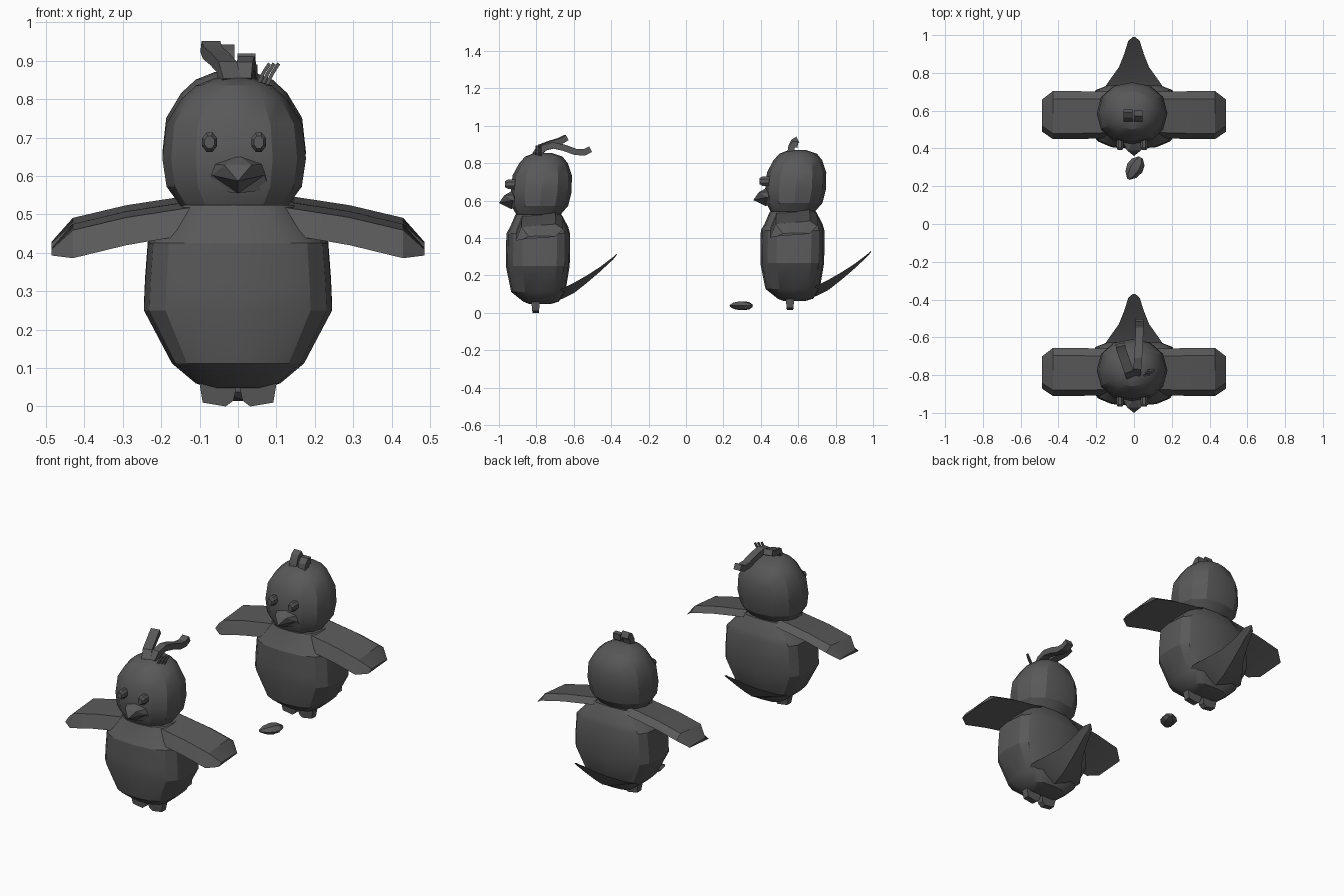
import bpy, bmesh, math
from mathutils import Vector, Matrix

if "Cube" in bpy.data.objects:
    bpy.data.objects.remove(bpy.data.objects["Cube"])

GREY = bpy.data.materials.new("charcoal_grey")
GREY.diffuse_color = (0.1, 0.1, 0.1, 1)
GREY.use_nodes = True
GREY.node_tree.nodes["Principled BSDF"].inputs["Base Color"].default_value = GREY.diffuse_color


def make(name, verts, faces, off):
    me = bpy.data.meshes.new(name)
    me.from_pydata([Vector(v) + Vector(off) for v in verts], [], faces)
    bm = bmesh.new()
    bm.from_mesh(me)
    bmesh.ops.recalc_face_normals(bm, faces=bm.faces)
    bm.to_mesh(me)
    bm.free()
    me.materials.append(GREY)
    ob = bpy.data.objects.new(name, me)
    bpy.context.collection.objects.link(ob)
    bpy.ops.object.select_all(action='DESELECT')
    ob.select_set(True)
    bpy.context.view_layer.objects.active = ob
    bpy.ops.object.shade_smooth_by_angle(angle=math.radians(25))
    return ob


def loft(name, rings, off):
    """Skin a list of equal-length closed rings and cap both ends."""
    n = len(rings[0])
    verts = [p for r in rings for p in r]
    faces = [(i * n + j, i * n + (j + 1) % n, (i + 1) * n + (j + 1) % n, (i + 1) * n + j)
             for i in range(len(rings) - 1) for j in range(n)]
    faces += [tuple(range(n)), tuple(range(len(verts) - n, len(verts)))]
    return make(name, verts, faces, off)


def spow(v, p):
    return math.copysign(abs(v) ** p, v) if abs(v) > 1e-6 else 0.0


def ring(z, cx, rx, y0, y1, n, front, back):
    """Rounded-square ring with separate squareness at front and back."""
    pts = []
    for i in range(n):
        a = 2 * math.pi * i / n
        p = front if math.cos(a) > 0 else back
        pts.append((cx + rx * spow(math.sin(a), p),
                    (y0 + y1) / 2 - (y1 - y0) / 2 * spow(math.cos(a), p), z))
    return pts


def strip(name, path, w, t, off):
    """Square-section feather following a path."""
    rings = []
    pts = [Vector(p) for p in path]
    for i, p in enumerate(pts):
        d = (pts[min(i + 1, len(pts) - 1)] - pts[max(i - 1, 0)]).normalized()
        side = d.cross(Vector((0, 0, 1)))
        side = side.normalized() if side.length > 0.01 else Vector((1, 0, 0))
        up = side.cross(d)
        rings.append([p + side * (sx * w / 2) + up * (sz * t / 2)
                      for sx, sz in ((-1, -1), (1, -1), (1, 1), (-1, 1))])
    return loft(name, rings, off)


def bird(tag, off):
    # body
    body = [(0.048, 0.07, -0.84, -0.72), (0.06, 0.11, -0.87, -0.68), (0.112, 0.172, -0.935, -0.645),
            (0.25, 0.245, -0.963, -0.622), (0.32, 0.242, -0.963, -0.62), (0.425, 0.234, -0.96, -0.62),
            (0.46, 0.20, -0.94, -0.63), (0.525, 0.145, -0.912, -0.665)]
    loft(tag + "_body", [ring(z, 0, r, a, b, 16, 0.75, 0.55) for z, r, a, b in body], off)
    # head
    head = [(0.52, 0.138, -0.905, -0.675), (0.572, 0.176, -0.932, -0.63), (0.645, 0.187, -0.937, -0.612),
            (0.735, 0.177, -0.927, -0.61), (0.80, 0.138, -0.892, -0.632), (0.835, 0.10, -0.86, -0.66),
            (0.855, 0.05, -0.81, -0.72)]
    loft(tag + "_head", [ring(z, -0.01, r, a, b, 12, 0.9, 0.9) for z, r, a, b in head], off)
    # beak: upper bill over a short lower jaw
    bv = [(0, -0.925, 0.655), (-0.07, -0.905, 0.632), (0.07, -0.905, 0.632), (-0.035, -0.972, 0.628),
          (0.035, -0.972, 0.628), (0, -1.0, 0.587), (-0.068, -0.925, 0.602), (0.068, -0.925, 0.602),
          (-0.085, -0.905, 0.565), (0.085, -0.905, 0.565), (0, -0.935, 0.555), (0, -0.90, 0.60)]
    bf = [(0, 3, 4), (0, 1, 3), (0, 4, 2), (3, 5, 4), (1, 6, 3), (2, 4, 7), (3, 6, 5), (4, 5, 7),
          (5, 6, 10), (5, 10, 7), (6, 8, 10), (7, 10, 9), (1, 8, 6), (2, 7, 9),
          (0, 11, 1), (0, 2, 11), (1, 11, 8), (2, 9, 11), (8, 11, 10), (9, 10, 11)]
    make(tag + "_beak", bv, bf, off)
    # tail: thin folded fan rising to a point (y, half width, keel z, edge z)
    tail = [(-0.73, 0.15, 0.055, 0.11), (-0.66, 0.17, 0.075, 0.13), (-0.60, 0.13, 0.105, 0.16),
            (-0.53, 0.08, 0.16, 0.20), (-0.46, 0.052, 0.22, 0.245), (-0.39, 0.03, 0.285, 0.297),
            (-0.37, 0.006, 0.31, 0.312)]
    loft(tag + "_tail", [[(-w, y, e), (0, y, k), (w, y, e), (0, y, k + (e - k) * 0.75 + 0.004)]
                         for y, w, k, e in tail], off)
    for s, side in ((-1, "left"), (1, "right")):
        # wing stations: x, top z, front lower z, front y, back y
        wing = [(0.10, 0.537, 0.452, -0.905, -0.66), (0.29, 0.508, 0.42, -0.91, -0.657),
                (0.43, 0.475, 0.386, -0.91, -0.657), (0.486, 0.412, 0.393, -0.872, -0.70)]
        loft(tag + "_wing_" + side,
             [[(s * x, f, lo), (s * x, f + 0.03, lo + (t - lo) * 0.82), (s * x, b - 0.04, t),
               (s * x, b, t - (t - lo) * 0.3)] for x, t, lo, f, b in wing], off)
        # eye: upright octagonal stud
        cx, eye = -0.01 + s * 0.064, []
        for y, r in ((-0.90, 1), (-0.952, 1), (-0.967, 0.65)):
            eye.append([(cx + 0.021 * r * math.cos((i + .5) * math.pi / 4), y,
                         0.688 + 0.027 * r * math.sin((i + .5) * math.pi / 4)) for i in range(8)])
        loft(tag + "_eye_" + side, eye, off)
        # foot: tapered block
        outline = [(0.10, 0.085), (0.10, 0.058), (0.092, 0.01), (0.032, 0.0), (0.012, 0.015),
                   (0.004, 0.05), (0.004, 0.085)]
        loft(tag + "_foot_" + side,
             [[(s * x, -0.804 + d * (0.017 + 0.1 * z), z) for x, z in outline] for d in (-1, 1)], off)


FIRST, SECOND = (0, 0, 0), (0, 1.36, 0.016)
bird("front_bird", FIRST)
bird("rear_bird", SECOND)

# front bird: two long swept feathers and a small pronged tuft
strip("short_feather", [(-0.02, -0.80, 0.845), (-0.03, -0.775, 0.885), (-0.048, -0.72, 0.905),
                        (-0.066, -0.67, 0.92), (-0.072, -0.64, 0.937)], 0.05, 0.032, FIRST)
strip("long_feather", [(0.015, -0.79, 0.845), (0.018, -0.76, 0.882), (0.022, -0.71, 0.895),
                       (0.025, -0.65, 0.882), (0.028, -0.59, 0.86), (0.03, -0.545, 0.858),
                       (0.03, -0.51, 0.875)], 0.042, 0.034, FIRST)
for i in range(3):
    x, y = 0.05 + i * 0.012, -0.80 + i * 0.012
    strip("tuft_prong_%d" % i, [(x, y, 0.835), (x + 0.016, y, 0.868), (x + 0.032, y, 0.893)],
          0.009, 0.009, FIRST)

# rear bird: two short curls
for name, x, top in (("tall_curl", -0.032, 0.918), ("low_curl", 0.022, 0.892)):
    strip(name, [(x, -0.80, 0.84), (x, -0.796, 0.87), (x, -0.782, (0.87 + top) / 2 + 0.005),
                 (x, -0.762, top - 0.008)], 0.046, 0.036, SECOND)

# seed lying on the ground between the birds: distance, half width, half height
turn = Matrix.Rotation(math.radians(-30), 3, 'Z')
seed = [(-0.07, 0.008, 0.006), (-0.04, 0.035, 0.02), (0.0, 0.046, 0.027), (0.035, 0.038, 0.023),
        (0.062, 0.012, 0.009)]
loft("seed", [[turn @ Vector((w * math.cos(i * math.pi / 3), d, h * math.sin(i * math.pi / 3)))
               for i in range(6)] for d, w, h in seed], (0.005, 0.298, 0.038))
